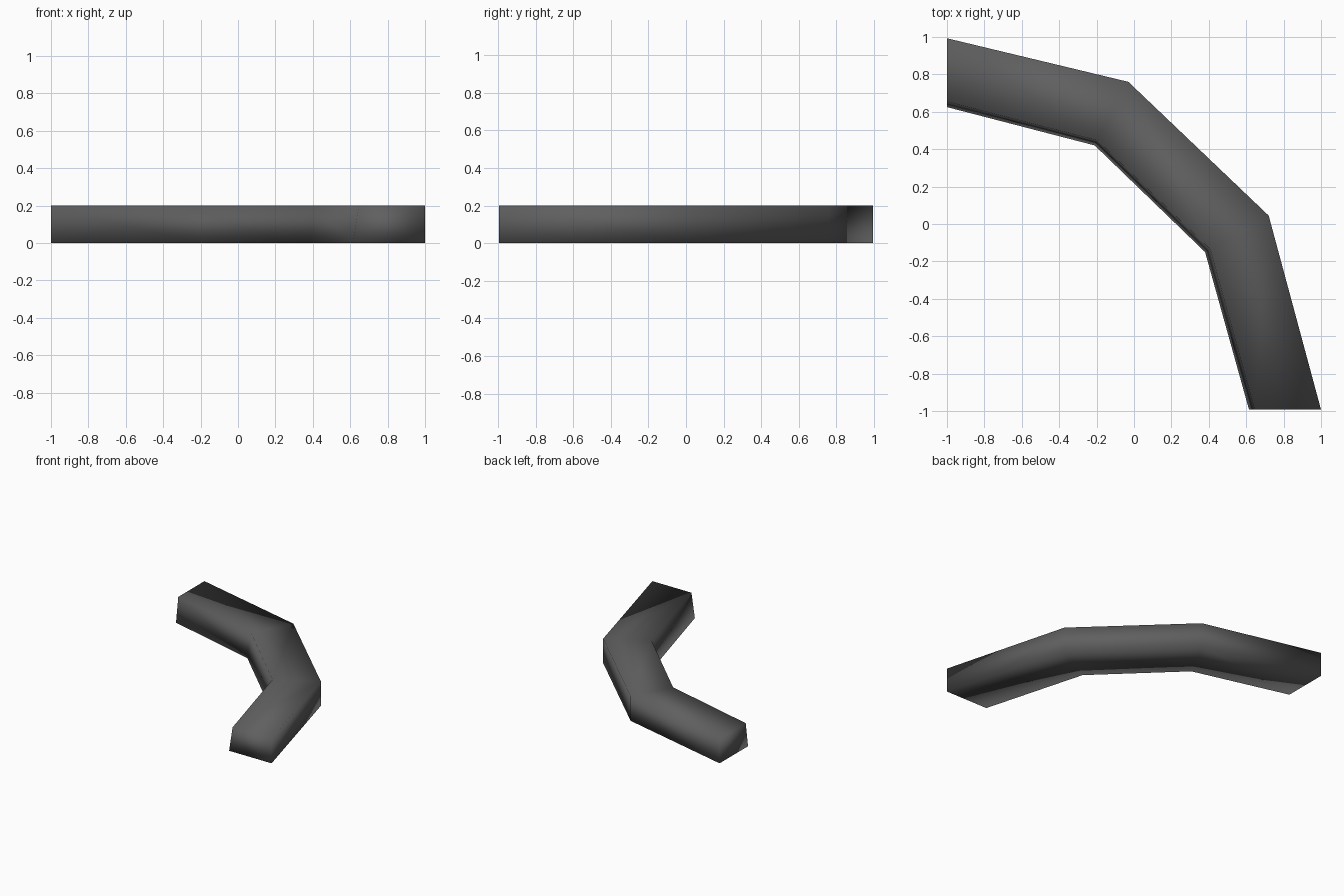
import bpy
import bmesh
from mathutils import Vector

cube = bpy.data.objects.get("Cube")
if cube:
    bpy.data.objects.remove(cube, do_unlink=True)

HEIGHT = 0.2
BATTER = 0.08  # share of the width by which the inner wall leans back at the top

# Outer and inner ground points at each joint of the bend
STATIONS = [
    ((-1.0, 0.993), (-1.0, 0.625)),
    ((-0.03, 0.76), (-0.21, 0.42)),
    ((0.72, 0.045), (0.38, -0.15)),
    ((1.0, -0.993), (0.615, -0.993)),
]

# Dark grey surface
grey = bpy.data.materials.new("dark_grey")
grey.use_nodes = True
colour = (0.115, 0.115, 0.115, 1.0)
grey.diffuse_color = colour
grey.node_tree.nodes["Principled BSDF"].inputs["Base Color"].default_value = colour


def cross_section(bm, outer, inner):
    """Four corners: outer bottom, outer top, inner top, inner bottom."""
    low_out, low_in = Vector((*outer, 0)), Vector((*inner, 0))
    up = Vector((0, 0, HEIGHT))
    corners = (low_out, low_out + up, low_in.lerp(low_out, BATTER) + up, low_in)
    return [bm.verts.new(c) for c in corners]


# Curved kerb swept through the joints, with closed ends
bm = bmesh.new()
rings = [cross_section(bm, *station) for station in STATIONS]
for a, b in zip(rings, rings[1:]):
    for i in range(4):
        j = (i + 1) % 4
        bm.faces.new((a[i], a[j], b[j], b[i]))
bm.faces.new(rings[0])
bm.faces.new(rings[-1])
bmesh.ops.recalc_face_normals(bm, faces=bm.faces)
# Soft shading runs across every edge
for face in bm.faces:
    face.smooth = True

mesh = bpy.data.meshes.new("curved_kerb")
bm.to_mesh(mesh)
bm.free()
mesh.materials.append(grey)
kerb = bpy.data.objects.new("curved_kerb", mesh)
bpy.context.collection.objects.link(kerb)
